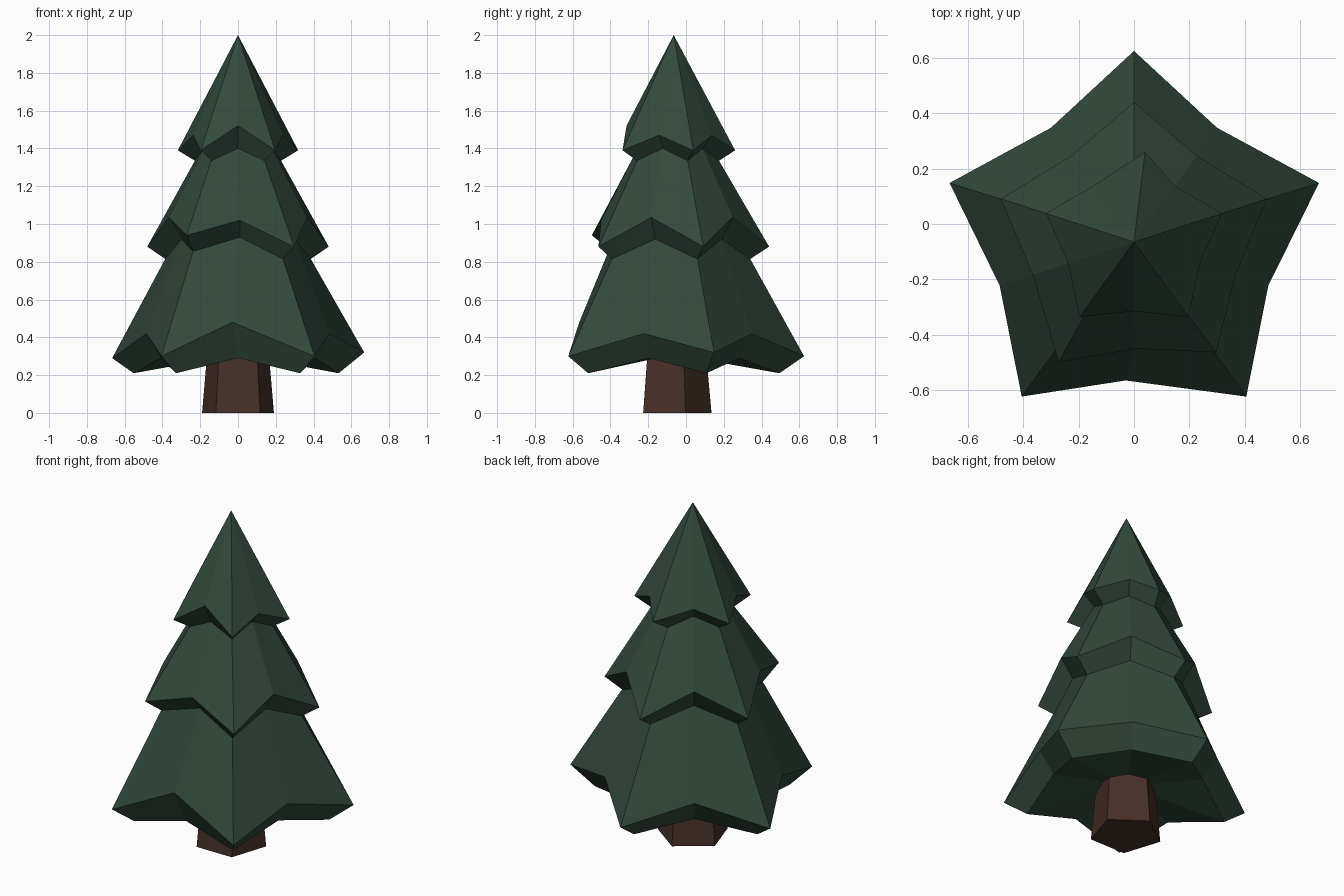
import bpy, bmesh, math

if "Cube" in bpy.data.objects:
    bpy.data.objects.remove(bpy.data.objects["Cube"])

CY = -0.065  # tree axis sits slightly toward the front


def material(name, rgb):
    m = bpy.data.materials.new(name)
    m.diffuse_color = (*rgb, 1)
    m.use_nodes = True
    m.node_tree.nodes["Principled BSDF"].inputs["Base Color"].default_value = m.diffuse_color
    return m


def finish(bm, name, mat):
    bmesh.ops.recalc_face_normals(bm, faces=bm.faces)
    me = bpy.data.meshes.new(name)
    bm.to_mesh(me)
    bm.free()
    me.materials.append(mat)
    ob = bpy.data.objects.new(name, me)
    bpy.context.collection.objects.link(ob)
    return ob


def polar(r, i, n, z):
    # start at the back (+y), go clockwise
    a = math.pi / 2 - 2 * math.pi * i / n
    return [r * math.cos(a), CY + r * math.sin(a), z]


def bridge(bm, a, b):
    n = len(a)
    for i in range(n):
        j = (i + 1) % n
        bm.faces.new((a[i], a[j], b[j], b[i]))


green = material("dark green needles", (0.032, 0.068, 0.044))
brown = material("brown bark", (0.062, 0.029, 0.020))

# Foliage: five-pointed star rings, (tip radius, tip z, valley radius, valley z)
rings = [
    (0.335, 1.39, 0.25, 1.47), (0.24, 1.335, 0.19, 1.40),   # top tier rim
    (0.505, 0.88, 0.385, 1.035), (0.405, 0.815, 0.315, 0.92),  # middle tier rim
    (0.69, 0.30, 0.51, 0.42), (0.56, 0.21, 0.43, 0.29),     # bottom tier rim
]
# small hand-made irregularities: (ring, point) -> offset
nudge = {
    (0, 0): (0.04, -0.01, 0), (0, 5): (0, 0, 0.05),
    (2, 4): (0, 0.01, 0), (2, 6): (0.025, -0.025, 0.06), (2, 5): (0.01, 0, -0.015),
    (3, 6): (0, 0, 0.04), (3, 5): (0.01, 0, 0.01),
    (4, 5): (-0.03, 0.01, 0.06), (4, 2): (0.012, 0, 0.02), (4, 8): (-0.01, 0, -0.01),
    (5, 8): (-0.02, 0, 0),
}

bm = bmesh.new()
apex = bm.verts.new((0, CY, 2.0))
prev = None
for k, (rt, zt, rv, zv) in enumerate(rings):
    ring = []
    for i in range(10):
        p = polar(rv, i, 10, zv) if i % 2 else polar(rt, i, 10, zt)
        d = nudge.get((k, i), (0, 0, 0))
        ring.append(bm.verts.new([a + b for a, b in zip(p, d)]))
    if prev is None:
        for i in range(10):
            bm.faces.new((apex, ring[i], ring[(i + 1) % 10]))
    else:
        bridge(bm, prev, ring)
    prev = ring
# underside
under = bm.verts.new((0, CY, 0.31))
for i in range(10):
    bm.faces.new((under, prev[(i + 1) % 10], prev[i]))
finish(bm, "foliage", green)

# Trunk: tapered five-sided post
bm = bmesh.new()
low = [bm.verts.new(polar(0.20, i, 5, 0)) for i in range(5)]
high = [bm.verts.new(polar(0.172, i, 5, 0.31)) for i in range(5)]
bridge(bm, low, high)
bm.faces.new(low)
bm.faces.new(high)
finish(bm, "trunk", brown)
